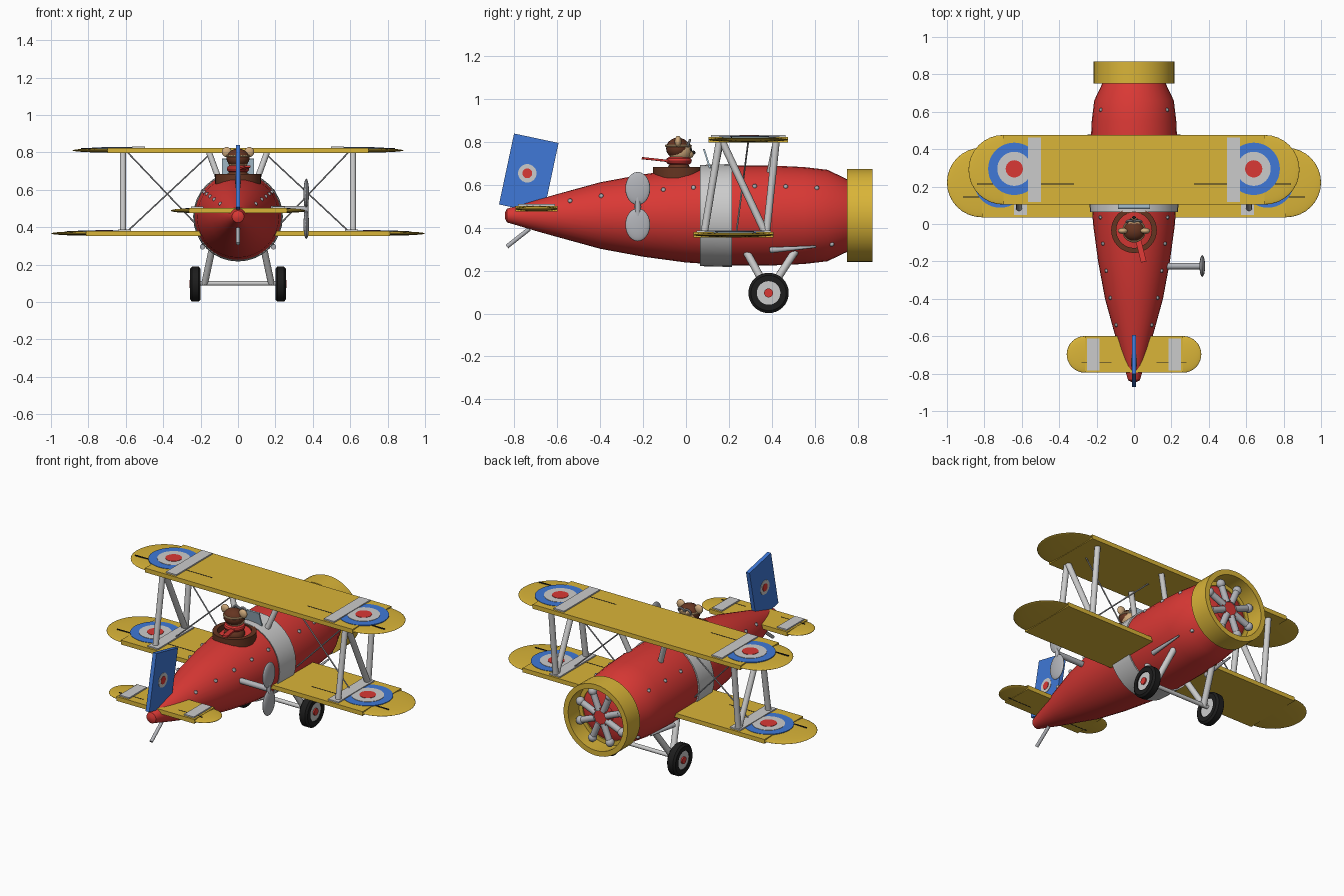
import bpy, bmesh, math
from mathutils import Vector

cube = bpy.data.objects.get("Cube")
if cube:
    bpy.data.objects.remove(cube)


def material(name, r, g, b, alpha=1.0):
    m = bpy.data.materials.new(name)
    m.use_nodes = True
    m.diffuse_color = (r, g, b, alpha)
    m.node_tree.nodes["Principled BSDF"].inputs["Base Color"].default_value = (r, g, b, 1)
    return m


RED = material("red", .7, .04, .035)
YELLOW = material("yellow", .7, .46, .04)
BLUE = material("blue", .05, .19, .68)
WHITE = material("white", .7, .7, .67)
SILVER = material("silver", .45, .46, .49)
BLACK = material("black", .012, .012, .012)
BROWN = material("brown", .13, .035, .015)
BEIGE = material("beige", .62, .4, .2)
GLASS = material("pale_glass", .5, .68, .8)
AXIS_Z = .457


def finish(name, mat, smooth=True):
    ob = bpy.context.object
    ob.name = name
    ob.data.materials.append(mat)
    if smooth:
        bpy.ops.object.shade_smooth_by_angle(angle=math.radians(35))
    return ob


def box(name, mat, loc, size, rot=(0, 0, 0)):
    bpy.ops.mesh.primitive_cube_add(size=1, location=loc, rotation=rot)
    bpy.context.object.scale = size
    return finish(name, mat, False)


def ball(name, mat, loc, size, seg=20):
    bpy.ops.mesh.primitive_uv_sphere_add(segments=seg, ring_count=seg // 2, radius=1, location=loc)
    bpy.context.object.scale = size if isinstance(size, tuple) else (size,) * 3
    return finish(name, mat)


def rod(name, mat, a, b, r, r2=None, seg=16):
    """Cylinder or cone running from point a to point b."""
    a, b = Vector(a), Vector(b)
    bpy.ops.mesh.primitive_cone_add(vertices=seg, radius1=r, radius2=r if r2 is None else r2,
                                    depth=(b - a).length, location=(a + b) / 2)
    ob = bpy.context.object
    ob.rotation_euler = (b - a).to_track_quat('Z', 'Y').to_euler()
    return finish(name, mat)


def torus(name, mat, loc, major, minor, rot=(0, 0, 0)):
    bpy.ops.mesh.primitive_torus_add(major_radius=major, minor_radius=minor, major_segments=32,
                                     minor_segments=10, location=loc, rotation=rot)
    return finish(name, mat)


def lathe(name, mat, profile, loc, rot=(0, 0, 0), seg=32, closed=False):
    """Revolve (distance, radius) pairs about the local y axis."""
    bm = bmesh.new()
    rings = []
    for y, r in profile:
        rings.append([bm.verts.new((r * math.sin(t), y, r * math.cos(t)))
                      for t in (math.tau * i / seg for i in range(seg))])
    pairs = list(zip(rings, rings[1:]))
    if closed:
        pairs.append((rings[-1], rings[0]))
    else:
        bm.faces.new(rings[0])
        bm.faces.new(rings[-1])
    for p, q in pairs:
        for i in range(seg):
            j = (i + 1) % seg
            bm.faces.new((p[i], p[j], q[j], q[i]))
    bmesh.ops.recalc_face_normals(bm, faces=bm.faces)
    me = bpy.data.meshes.new(name)
    bm.to_mesh(me)
    bm.free()
    ob = bpy.data.objects.new(name, me)
    bpy.context.collection.objects.link(ob)
    bpy.ops.object.select_all(action='DESELECT')
    ob.select_set(True)
    bpy.context.view_layer.objects.active = ob
    ob.location, ob.rotation_euler = loc, rot
    return finish(name, mat)


# Fuselage, metal band and cowling
hull = [(-.845, .012), (-.835, .032), (-.8, .042), (-.7, .072), (-.6, .1), (-.4, .155), (-.2, .192),
        (0, .219), (.2, .232), (.4, .233), (.55, .226), (.66, .213), (.75, .17), (.775, .12)]


def hull_radius(y):
    for (y0, r0), (y1, r1) in zip(hull, hull[1:]):
        if y0 <= y <= y1:
            return r0 + (r1 - r0) * (y - y0) / (y1 - y0)
    return 0


lathe("fuselage", RED, hull, (0, 0, AXIS_Z))
lathe("fuselage_band", WHITE, [(.065, .231), (.065, .236), (.215, .24), (.215, .231)],
      (0, 0, AXIS_Z), closed=True)
lathe("cowling", YELLOW, [(.75, .19), (.75, .216), (.87, .216), (.87, .185)],
      (0, 0, AXIS_Z), closed=True, seg=40)
lathe("cowling_back", YELLOW, [(.752, .165), (.752, .2), (.76, .2), (.76, .165)],
      (0, 0, AXIS_Z), closed=True)

# Radial engine
rod("engine_hub", RED, (0, .77, AXIS_Z), (0, .825, AXIS_Z), .055)
for i in range(8):
    t = math.tau * (i + .5) / 8
    d = Vector((math.sin(t), 0, math.cos(t)))
    c = Vector((0, .815, AXIS_Z))
    rod("engine_cylinder", SILVER, c + d * .04, c + d * .15, .019)
    ball("engine_cylinder_head", SILVER, c + d * .152, .026, 14)


def roundel(x, y, z):
    for k, (r, m) in enumerate(((.14, BLUE), (.091, WHITE), (.046, RED))):
        rod("roundel_ring", m, (x, y, z - .004), (x, y, z + .002 * (k + 1)), r, seg=40)


def wing(name, y, z, half_span, chord, stripe_x, stripe_w):
    """Flat panel with thin rounded tips and a white stripe each side."""
    r = chord / 2
    straight = half_span - r
    box(name, YELLOW, (0, y, z), (straight * 2, chord, .026))
    for s in (-1, 1):
        ball(name + "_tip", YELLOW, (s * straight, y, z), (r, r, .0115), 32)
        box(name + "_stripe", WHITE, (s * stripe_x, y, z + .014), (stripe_w, chord - .025, .014))


# Wings with roundels and aileron slots
for name, y, z, span, rx in (("upper_wing", .29, .811, .885, .64), ("lower_wing", .222, .367, 1.0, .715)):
    wing(name, y, z, span, .372, rx - .108, .07)
    for s in (-1, 1):
        roundel(s * rx, y + .005, z + .013)
        for offset in (.1, -.22):
            box("aileron_slot", BLACK, (s * (rx + offset), y - .077, z + .011), (.2, .005, .006))

# Tail surfaces and skid
wing("tailplane", -.697, .489, .36, .196, .218, .065)
for s in (-1, 1):
    box("elevator_slot", BLACK, (s * .2, -.742, .489), (.16, .004, .028))
box("tail_fin", BLUE, (0, -.733, .652), (.024, .212, .338), (math.radians(-12), 0, 0))
for r, w, m in ((.043, .014, WHITE), (.023, .016, RED)):
    rod("fin_roundel", m, (-w, -.74, .654), (w, -.74, .654), r, seg=28)
rod("tail_skid", SILVER, (0, -.835, .312), (0, -.73, .395), .01)

# Parts repeated on both sides
for s in (-1, 1):
    # Outer wing struts and bracing wires
    x = s * .615
    for a, b in (((.155, .8), (.085, .375)), ((.42, .8), (.375, .375)), ((.17, .8), (.37, .375))):
        rod("wing_strut", WHITE, (x, *a), (x, *b), .017)
    rod("bracing_wire", SILVER, (s * .59, .29, .8), (s * .19, .235, .38), .004, seg=8)
    rod("bracing_wire", SILVER, (s * .14, .29, .8), (s * .59, .235, .38), .004, seg=8)
    # Centre struts
    for y0, y1 in ((.16, .13), (.42, .39)):
        rod("centre_strut", WHITE, (s * .155, y0, .8), (s * .1, y1, .65), .016)
    # Landing gear
    for y0, y1 in ((.275, .385), (.515, .385)):
        rod("gear_leg", WHITE, (s * .135, y0, .3), (s * .178, y1, .1), .018)
    lathe("tyre", BLACK, [(-.028, .055), (-.028, .082), (-.018, .094), (.018, .094),
                          (.028, .082), (.028, .055)], (s * .228, .385, .096),
          (0, 0, math.pi / 2), closed=True)
    rod("wheel_hub", WHITE, (s * .206, .385, .096), (s * .25, .385, .096), .058, seg=28)
    rod("wheel_cap", RED, (s * .245, .385, .096), (s * .258, .385, .096), .021)
    # Exhaust pipe and rivets
    rod("exhaust", SILVER, (s * .19, .39, .295), (s * .185, .605, .312), .014, .005)
    for y in (-.54, -.395, -.25, -.105, .035, .32, .465, .61):
        r = hull_radius(y)
        t = math.radians(36)
        ball("rivet", SILVER, (s * r * math.cos(t), y, AXIS_Z + r * math.sin(t)), .011, 10)
    r = hull_radius(.68)
    ball("rivet", SILVER, (s * r * .75, .68, AXIS_Z - r * .66), .011, 10)
rod("axle", WHITE, (-.22, .385, .1), (.22, .385, .1), .012)

# Wind-up key on the left side
rod("key_shaft", SILVER, (.15, -.225, .498), (.36, -.225, .498), .017)
rod("key_bridge", SILVER, (.365, -.225, .45), (.365, -.225, .545), .013)
for z in (.583, .414):
    ball("key_lobe", SILVER, (.365, -.225, z), (.015, .058, .077), 24)

# Cockpit rim and windscreen
lathe("cockpit_rim", BROWN, [(-.04, .095), (-.04, .122), (.012, .122), (.012, .095)],
      (0, -.033, .672), (math.pi / 2, 0, 0), closed=True)
box("windscreen", GLASS, (0, .1, .715), (.17, .008, .11), (math.radians(18), 0, 0))

# Bear pilot
ball("pilot_body", BROWN, (0, -.033, .665), (.06, .055, .05))
ball("pilot_head", BEIGE, (0, -.027, .757), .055)
ball("pilot_muzzle", BEIGE, (0, .012, .742), (.028, .024, .02))
ball("pilot_nose", BLACK, (0, .034, .75), .01, 12)
ball("flying_cap", BROWN, (0, -.038, .77), (.062, .055, .05))
torus("goggle_strap", BEIGE, (0, -.036, .782), .057, .006)
torus("scarf", RED, (0, -.033, .712), .042, .018)
box("scarf_tail", RED, (.035, -.135, .717), (.03, .14, .01), (math.radians(-6), 0, math.radians(14)))
for s in (-1, 1):
    ball("pilot_ear", BEIGE, (s * .06, -.037, .802), (.027, .016, .027), 16)
    ball("pilot_eye", BLACK, (s * .02, .022, .765), .007, 10)
    torus("goggle_lens", SILVER, (s * .022, .012, .792), .018, .006, (math.radians(70), 0, 0))
